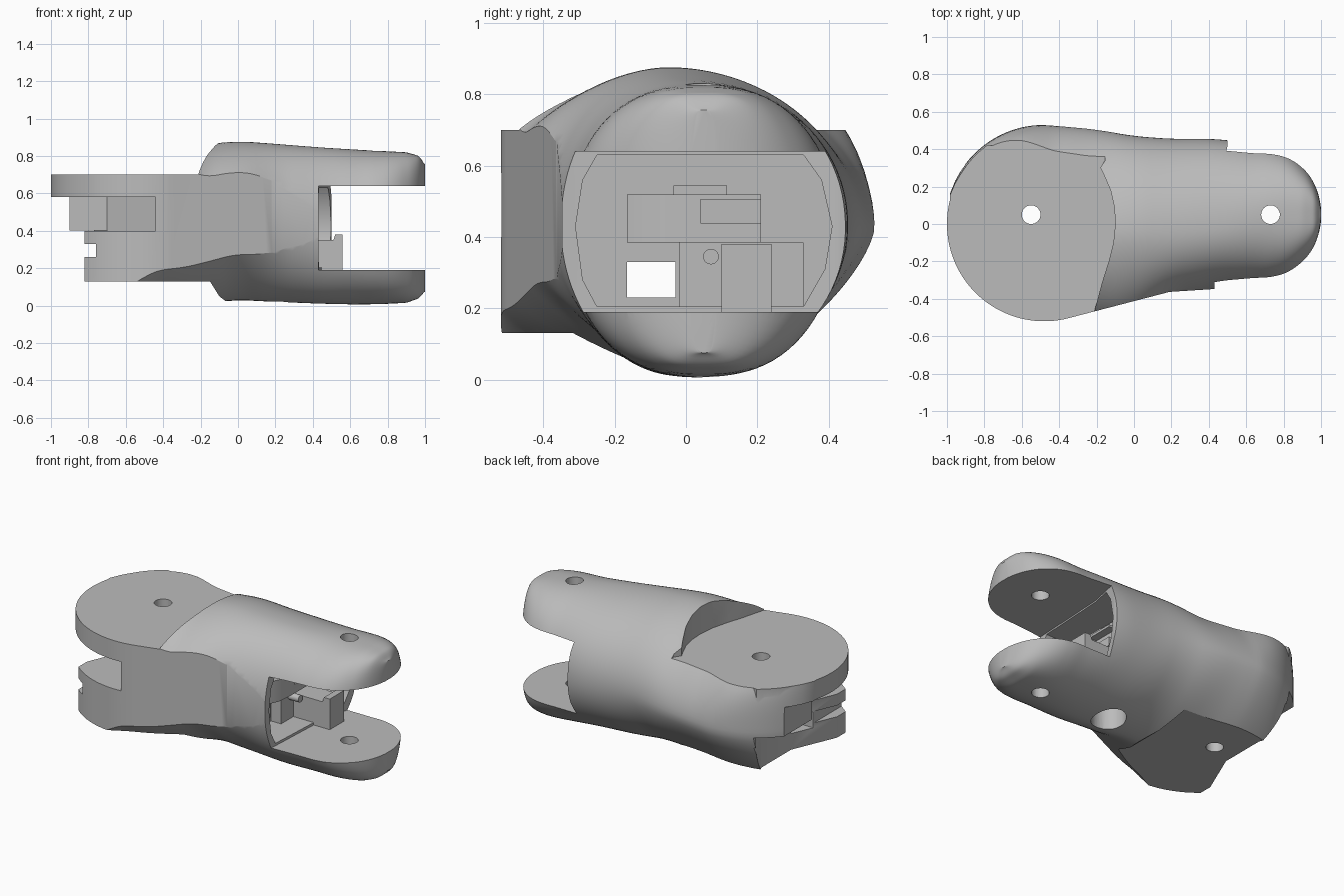
import bpy, bmesh, math

if "Cube" in bpy.data.objects:
    bpy.data.objects.remove(bpy.data.objects["Cube"])

grey = bpy.data.materials.new("plain grey")
grey.use_nodes = True
grey.diffuse_color = (0.5, 0.5, 0.5, 1)
grey.node_tree.nodes["Principled BSDF"].inputs["Base Color"].default_value = (0.5, 0.5, 0.5, 1)


def finish(name, bm):
    bmesh.ops.recalc_face_normals(bm, faces=bm.faces)
    mesh = bpy.data.meshes.new(name)
    bm.to_mesh(mesh)
    bm.free()
    mesh.materials.append(grey)
    ob = bpy.data.objects.new(name, mesh)
    bpy.context.collection.objects.link(ob)
    return ob


def prism(name, pts, lo, hi, axis="z"):
    """Extrude a 2D outline along one axis."""
    place = {"x": lambda a, b, h: (h, a, b),
             "y": lambda a, b, h: (a, h, b),
             "z": lambda a, b, h: (a, b, h)}[axis]
    bm = bmesh.new()
    rings = [[bm.verts.new(place(a, b, h)) for a, b in pts] for h in (lo, hi)]
    bm.faces.new(rings[0])
    bm.faces.new(rings[1])
    n = len(pts)
    for i in range(n):
        j = (i + 1) % n
        bm.faces.new((rings[0][i], rings[0][j], rings[1][j], rings[1][i]))
    return finish(name, bm)


def box(name, x0, x1, y0, y1, z0, z1):
    return prism(name, [(x0, y0), (x1, y0), (x1, y1), (x0, y1)], z0, z1)


def arc(cx, cy, r, start, end, n):
    angles = [math.radians(start + (end - start) * i / n) for i in range(n)]
    return [(cx + r * math.cos(a), cy + r * math.sin(a)) for a in angles]


def circle(cx, cy, r, n=32):
    return arc(cx, cy, r, 0, 360, n)


def combine(target, other, op="DIFFERENCE"):
    mod = target.modifiers.new(other.name, "BOOLEAN")
    mod.operation, mod.object, mod.solver = op, other, "EXACT"
    bpy.context.view_layer.objects.active = target
    bpy.ops.object.modifier_apply(modifier=mod.name)
    bpy.data.objects.remove(other)


# Body sections: x, middle y, front y, back y, bottom z, top z,
# then roundness of back-top, back-bottom, front-top, front-bottom
SECTIONS = [
    (-1.0, 0, -.62, .54, -.02, .86, 3.5, 1.5, 9, 4),
    (-.78, 0, -.62, .54, -.02, .86, 3.5, 1.5, 9, 4),
    (-.48, 0, -.62, .53, -.02, .87, 1.85, 1.45, 6, 2.1),
    (-.3, -.03, -.61, .515, .0, .865, 1.8, 1.5, 2.4, 1.75),
    (-.2, -.05, -.6, .505, .01, .86, 1.8, 1.6, 1.75, 1.5),
    (0, -.05, -.55, .47, .03, .88, 1.95, 1.8, 1.75, 1.25),
    (.2, -.04, -.4, .455, .02, .865, 2, 2, 2.1, 1.6),
    (.45, -.02, -.345, .455, .01, .845, 2.1, 2, 2.1, 2),
    (.7, .04, -.33, .42, .005, .83, 2.2, 2.2, 2.2, 2.2),
    (.9, .05, -.32, .42, .015, .82, 2.8, 2.8, 2.8, 2.8),
    (.97, .05, -.32, .42, .04, .8, 3.5, 3.5, 3.5, 3.5),
    (1.0, .05, -.32, .42, .08, .75, 4, 4, 4, 4),
]


def sample(x):
    x = min(max(x, -1), 1)
    for a, b in zip(SECTIONS, SECTIONS[1:]):
        if x <= b[0]:
            t = (x - a[0]) / (b[0] - a[0])
            return [p + (q - p) * t for p, q in zip(a[1:], b[1:])]


def section(x):
    # soften the table, then apply the round ends
    w = .07 if x < .75 else .012
    rows = [sample(x + w * k / 3) for k in range(-3, 4)]
    yc, y0, y1, z0, z1, nbt, nbb, nft, nfb = [sum(c) / len(c) for c in zip(*rows)]
    if x < -.48:
        y1 = min(y1, math.sqrt(max(.53 ** 2 - (x + .48) ** 2, 1e-3)))
    zc, hz = (z0 + z1) / 2, (z1 - z0) / 2
    if x > .68:
        f = math.sqrt(max(1 - ((x - .68) / .321) ** 2, 0))
        y0, y1 = yc + (y0 - yc) * f, yc + (y1 - yc) * f
    pts = []
    for i in range(96):
        a = 2 * math.pi * (i + .5) / 96
        c, s = math.cos(a), math.sin(a)
        if c < 0:
            n = nft if s > 0 else nfb
        else:
            n = nbt if s > 0 else nbb
        r = (abs(c) ** n + abs(s) ** n) ** (-1 / n)
        pts.append((x, yc + r * c * (y1 - yc if c > 0 else yc - y0), zc + r * s * hz))
    return pts


# Smooth lofted body
stations = [-.985 + 1.665 * i / 60 for i in range(60)]
stations += [.68 + .3195 * math.sin(math.pi / 2 * i / 26) for i in range(27)]
bm = bmesh.new()
rings = [[bm.verts.new(p) for p in section(x)] for x in stations]
for r, s in zip(rings, rings[1:]):
    for i in range(96):
        j = (i + 1) % 96
        bm.faces.new((r[i], r[j], s[j], s[i]))
bm.faces.new(rings[0])
bm.faces.new(rings[-1])
body = finish("finger_link_body", bm)

# Upright front wall: disc curve running into a tangent flat
combine(body, prism("front_wall_cut", arc(-.48, 0, .52, 180, 284.6, 40)
                    + [(-.349, -.503), (.19, -.363), (.5, -.343), (.55, -.9), (-1.3, -.9), (-1.3, 0)], -.5, 1.5))
# Flat seat behind the raised lip, and flat underside
combine(body, prism("seat_cut", [(-1.3, -.95), (-.2, -.95), (-.21, -.46), (-.17, -.31), (-.135, -.2),
                                 (-.11, -.1), (-.1, 0), (-.105, .09), (-.125, .18), (-.16, .26), (-.18, .3),
                                 (-.155, .34), (-.15, .8), (-1.3, .8)], .7, 1.2))
combine(body, prism("underside_cut", [(-1.3, -.3), (-.06, -.3), (-.06, .02), (-.1, .05), (-.15, .13), (-1.3, .13)],
                    -.95, .8, "y"))
# Hinge slot and lug shape at the rear end
combine(body, prism("hinge_slot", [(-.44, -.8), (-.44, -.15), (-.7, .05), (-1.3, .05), (-1.3, -.8)], .4, .58))
combine(body, box("slot_end", -1.3, -.9, -.8, .8, .39, .58))
combine(body, prism("lug_cut", [(-1.3, .8), (-.79, .8), (-.77, .42), (-.7, .26), (-.7, -.03), (-.82, -.31),
                                (-.82, -.8), (-1.3, -.8)], 0, .401))
combine(body, box("lug_notch", -1.3, -.76, -.8, .8, .26, .33))
# Disc with its back trimmed to a straight edge
combine(body, prism("hinge_disc", arc(-.48, 0, .52, 125.5, 360, 90) + [(.02, .1), (-.15, .33)], .58, .7), "UNION")

# Fork gap with a hollow face
combine(body, prism("fork_gap", [(.43, -.8), (.43, -.3), (.455, .2), (.5, .42), (.5, .8), (1.3, .8), (1.3, -.8)],
                    .19, .64))
combine(body, prism("fork_hollow", [(-.25, .205), (-.29, .28), (-.31, .43), (-.29, .56), (-.25, .63), (.33, .63),
                                    (.38, .56), (.41, .43), (.39, .31), (.33, .205)], .24, .9, "x"))
combine(body, box("cable_tunnel", -1.3, .6, -.165, -.03, .23, .33))

# Pivot holes and round pocket below
for x in (-.55, .73):
    combine(body, prism("pivot_hole", circle(x, .05, .05), -.2, 1.2))
combine(body, prism("bottom_pocket", circle(.22, .04, .1), -.2, .17))

# Fittings inside the fork
block = prism("guide_block", [(.22, -.165), (.32, -.165), (.35, -.1), (.36, 0), (.36, .21), (.22, .21)], .385, .52)
combine(block, box("guide_notch", .31, .6, .04, .3, .44, .505))
tab = box("guide_tab", .22, .34, -.035, .115, .51, .545)
stop = prism("stop_block", [(.22, .185), (.56, .185), (.56, .38), (.52, .38), (.51, .35), (.22, .35)], .1, .24, "y")
shelf = box("shelf", .22, .31, -.02, .33, .185, .385)
pin = prism("pin", circle(.07, .345, .022, 20), .22, .38, "x")

for ob in (body, block, tab, stop, shelf, pin):
    bpy.ops.object.select_all(action="DESELECT")
    ob.select_set(True)
    bpy.context.view_layer.objects.active = ob
    bpy.ops.object.shade_smooth_by_angle(angle=math.radians(30))
